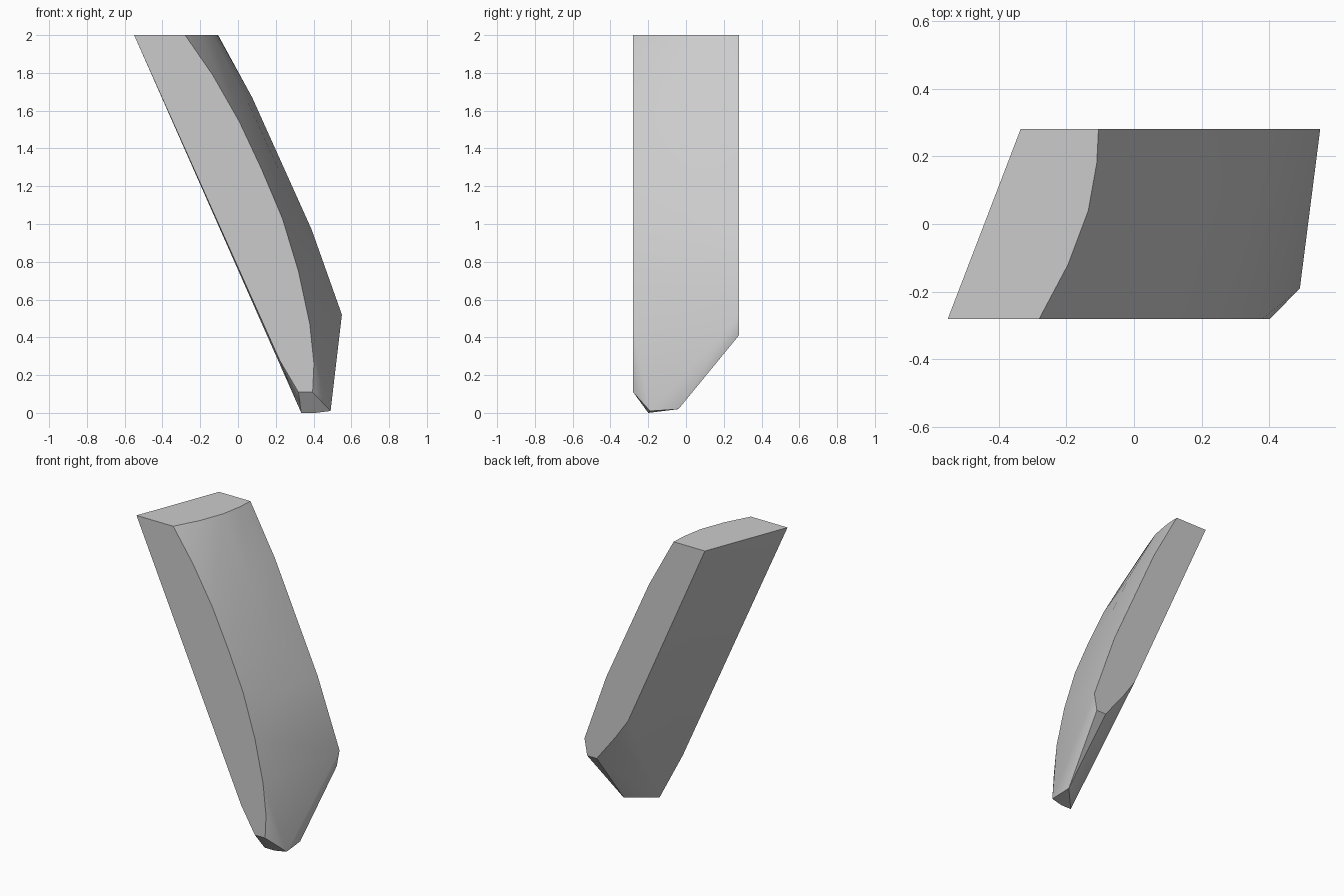
import bpy
import bmesh
from math import radians

default_cube = bpy.data.objects.get("Cube")
if default_cube:
    bpy.data.objects.remove(default_cube, do_unlink=True)

FRONT, BACK, TOP = -0.28, 0.28, 2.0


def make_material(name, colour):
    material = bpy.data.materials.new(name)
    material.use_nodes = True
    material.diffuse_color = colour
    shader = material.node_tree.nodes["Principled BSDF"]
    shader.inputs["Base Color"].default_value = colour
    return material


def side_outline(y, profile):
    """Place an (x, z) profile on the plane at depth y."""
    return [(x, y, z) for x, z in profile]


# Front side: long bowed edge, small blunt toe, straight rear edge
front_side = side_outline(FRONT, [
    (-0.55, TOP), (-0.28, TOP), (-0.135, 1.79), (0.008, 1.54),
    (0.125, 1.29), (0.235, 1.03), (0.32, 0.75), (0.38, 0.47),
    (0.402, 0.26), (0.395, 0.11), (0.32, 0.11), (0.22, 0.28)])

# Back side: shorter, coarser bow and a chamfered lower corner
back_side = side_outline(BACK, [
    (-0.335, TOP), (-0.105, TOP), (0.075, 1.67), (0.39, 0.97),
    (0.55, 0.52), (0.53, 0.41), (0.46, 0.41), (0.32, 0.59), (0.23, 0.72)])

# Crown of the bowed face, including the rounded top edge
crown = [(-0.195, -0.12, TOP), (-0.135, 0.04, TOP), (-0.11, 0.18, TOP),
         (0.05, 0.02, 1.65), (0.21, 0.02, 1.3), (0.345, 0.02, 0.97)]

# Small blunt tip that touches the ground
tip = [(0.335, -0.2, 0), (0.41, -0.2, 0),
       (0.49, -0.19, 0.01), (0.485, -0.04, 0.02)]

# Wrap the outlines in one solid skin
bm = bmesh.new()
for point in front_side + back_side + crown + tip:
    bm.verts.new(point)
hull = bmesh.ops.convex_hull(bm, input=bm.verts[:])
unused = {item for item in hull["geom_interior"] + hull["geom_unused"]
          if isinstance(item, bmesh.types.BMVert)}
bmesh.ops.delete(bm, geom=list(unused), context="VERTS")

# Merge the triangles of the flat sides into clean faces
bmesh.ops.dissolve_limit(bm, angle_limit=radians(1),
                         verts=bm.verts[:], edges=bm.edges[:])
bmesh.ops.recalc_face_normals(bm, faces=bm.faces[:])

mesh = bpy.data.meshes.new("curved_blade")
bm.to_mesh(mesh)
bm.free()
mesh.materials.append(make_material("plain_grey", (0.6, 0.6, 0.6, 1.0)))

blade = bpy.data.objects.new("curved_blade", mesh)
bpy.context.collection.objects.link(blade)

# Smooth the bowed face while keeping the outline crisp
bpy.ops.object.select_all(action="DESELECT")
blade.select_set(True)
bpy.context.view_layer.objects.active = blade
bpy.ops.object.shade_smooth_by_angle(angle=radians(30))
